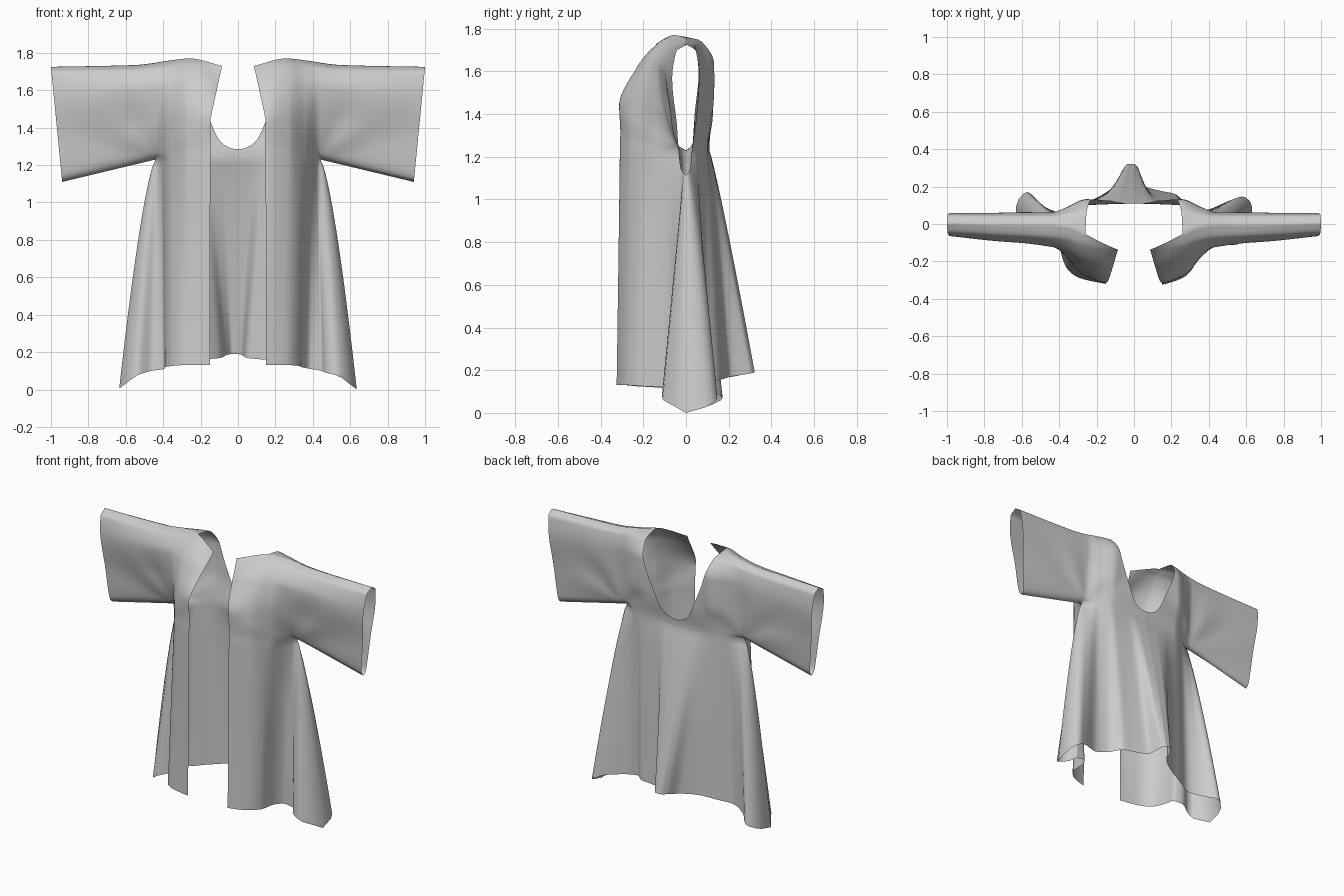
import bpy, bmesh, math

if "Cube" in bpy.data.objects:
    bpy.data.objects.remove(bpy.data.objects["Cube"])

def interp(xs, ys, x):
    """Monotone cubic interpolation through a few keys."""
    n = len(xs)
    x = min(max(x, xs[0]), xs[-1])
    d = [(ys[i+1] - ys[i]) / (xs[i+1] - xs[i]) for i in range(n - 1)]
    i = 0
    while i < n - 2 and x > xs[i+1]:
        i += 1

    def slope(k):
        if k == 0 or k == n - 1:
            return d[0] if k == 0 else d[-1]
        a, b = d[k-1], d[k]
        return 0 if a * b <= 0 else 2 * a * b / (a + b)
    h = xs[i+1] - xs[i]
    t = (x - xs[i]) / h
    return (ys[i] * (1 + 2*t) * (1-t)**2 + slope(i) * h * t * (1-t)**2
            + ys[i+1] * t*t * (3 - 2*t) + slope(i+1) * h * t*t * (t-1))

# depth of the cloth above the armpit: one profile (bottom to shoulder) per x
TK = [0, .05, .4, .75, .95, 1]
FRONT = {.08: [-.31, -.31, -.31, -.215, -.155, -.14],
         .15: [-.31, -.31, -.31, -.23, -.14, -.11],
         .27: [-.27, -.27, -.265, -.20, -.11, -.05],
         .36: [-.17, -.17, -.18, -.15, -.08, -.01],
         .44: [0, -.04, -.10, -.12, -.07, 0],
         .70: [0, -.025, -.062, -.095, -.06, 0],
         1.0: [0, -.025, -.042, -.063, -.045, .005]}
BACK = {0: [.11, .11, .13, .13, .07, -.05],
        .25: [.10, .10, .13, .13, .07, -.045],
        .36: [.055, .06, .085, .09, .055, -.01],
        .44: [0, .03, .055, .065, .045, 0],
        .70: [0, .022, .044, .06, .045, 0],
        1.0: [0, .022, .036, .06, .048, .005]}
# hem outlines (x, y, z) per side, from the opening or back centre to the side seam
HEM_F = {1: [(.15, -.325, .13), (.22, -.305, .13), (.28, -.275, .13), (.33, -.20, .125),
             (.34, -.11, .12), (.39, -.04, .11), (.445, -.04, .10), (.47, -.085, .09),
             (.53, -.115, .075), (.60, -.08, .03), (.635, 0, 0)],
         -1: [(.15, -.32, .13), (.23, -.305, .13), (.30, -.285, .13), (.36, -.235, .125),
              (.39, -.15, .12), (.395, -.08, .11), (.46, -.06, .10), (.54, -.10, .075),
              (.60, -.075, .03), (.635, 0, .005)]}
HEM_B = {1: [(0, .322, .19), (.02, .305, .185), (.045, .21, .17), (.14, .178, .16),
             (.22, .16, .155), (.30, .09, .14), (.38, .075, .12), (.51, .125, .10),
             (.58, .147, .07), (.63, .10, .03), (.635, 0, 0)],
         -1: [(0, .322, .19), (.03, .322, .19), (.06, .29, .185), (.09, .22, .17),
              (.19, .145, .16), (.30, .10, .14), (.40, .06, .12), (.50, .105, .10),
              (.57, .172, .07), (.63, .10, .03), (.635, 0, .005)]}

ARM, PIT, NECK = .44, 1.23, .26
N1, NB, NS, ROWS, LOW = 16, 60, 26, 40, 30

def top_z(x):
    return interp([.085, .26, .32, .55, 1], [1.73, 1.77, 1.765, 1.735, 1.725], x)

def depth(table, x, t):
    if t >= 1:
        table = FRONT
    return interp(list(table), [interp(TK, p, t) for p in table.values()], x)

def sheet_point(front, c, t):
    """Point of the upper cloth; c = column index from the opening to the cuff."""
    nb = NB + (N1 if front else 0)
    f = max(0, c - nb) / NS
    if c > nb:                                   # sleeve
        x = ARM + f * (.5 + .06 * t)
    elif front:                                  # front panel with neck slant
        xl = .148 if t < .41 else .148 - .063 * (t - .41) / .59
        x = xl + (NECK - xl) * c / N1 if c <= N1 else NECK + (ARM - NECK) * (c - N1) / NB
    else:                                        # back with deep round neckline
        xl = interp([0, .11, .113, .125, .15, .22, .41, .69, 1],
                    [0, 0, .02, .042, .07, .105, .152, .215, NECK], t)
        x = xl + (ARM - xl) * c / NB
    zb = PIT - .12 * f
    z = zb + t * (top_z(x) - zb)
    y = depth(FRONT if front else BACK, x, t)
    # drag folds radiating from the armpit
    r, a = math.hypot(x - ARM, z - PIT), math.atan2(z - PIT, x - ARM)
    y += .035 * math.sin(7 * a) * t * (1 - t) * min(1, r * 4) * max(0, 1 - r / .6)
    return (x, y, z)

def add_grid(bm, rows, side):
    vs = [[bm.verts.new((p[0] * side, p[1], p[2])) for p in r] for r in rows]
    for a, b in zip(vs, vs[1:]):
        for i in range(len(a) - 1):
            bm.faces.new([a[i], a[i+1], b[i+1], b[i]])

bm = bmesh.new()
ts = sorted([1 - (1 - j / ROWS) ** 1.25 for j in range(ROWS + 1)] + [.11, .1135, .126])
for side in (1, -1):
    for front in (True, False):
        nb = NB + (N1 if front else 0)
        # shoulders, upper body and sleeve
        add_grid(bm, [[sheet_point(front, c, t) for c in range(nb + NS + 1)] for t in ts], side)
        # flared skirt: side folds gather into the armpit, hem keeps its waves
        hem = (HEM_F if front else HEM_B)[side]
        keys = list(range(len(hem)))
        rows = []
        for j in range(LOW + 1):
            k = j / LOW
            row = []
            for c in range(nb + 1):
                p = sheet_point(front, c, 0)
                u = 1 - (1 - c / nb) ** (1 / (2.4 if front else 1.7))
                h = [interp(keys, [q[i] for q in hem], u * keys[-1]) for i in range(3)]
                row.append((p[0] + (h[0] - p[0]) * k ** (1.1 - .4 * u),
                            p[1] + (h[1] - p[1]) * k ** ((1.1 if front else .9) - .1 * u),
                            p[2] + (h[2] - p[2]) * k))
            rows.append(row)
        add_grid(bm, rows, side)

bmesh.ops.remove_doubles(bm, verts=bm.verts, dist=.0004)
bmesh.ops.recalc_face_normals(bm, faces=bm.faces)
me = bpy.data.meshes.new("open_robe")
bm.to_mesh(me)
bm.free()
robe = bpy.data.objects.new("open_robe", me)
bpy.context.collection.objects.link(robe)
for p in me.polygons:
    p.use_smooth = True
